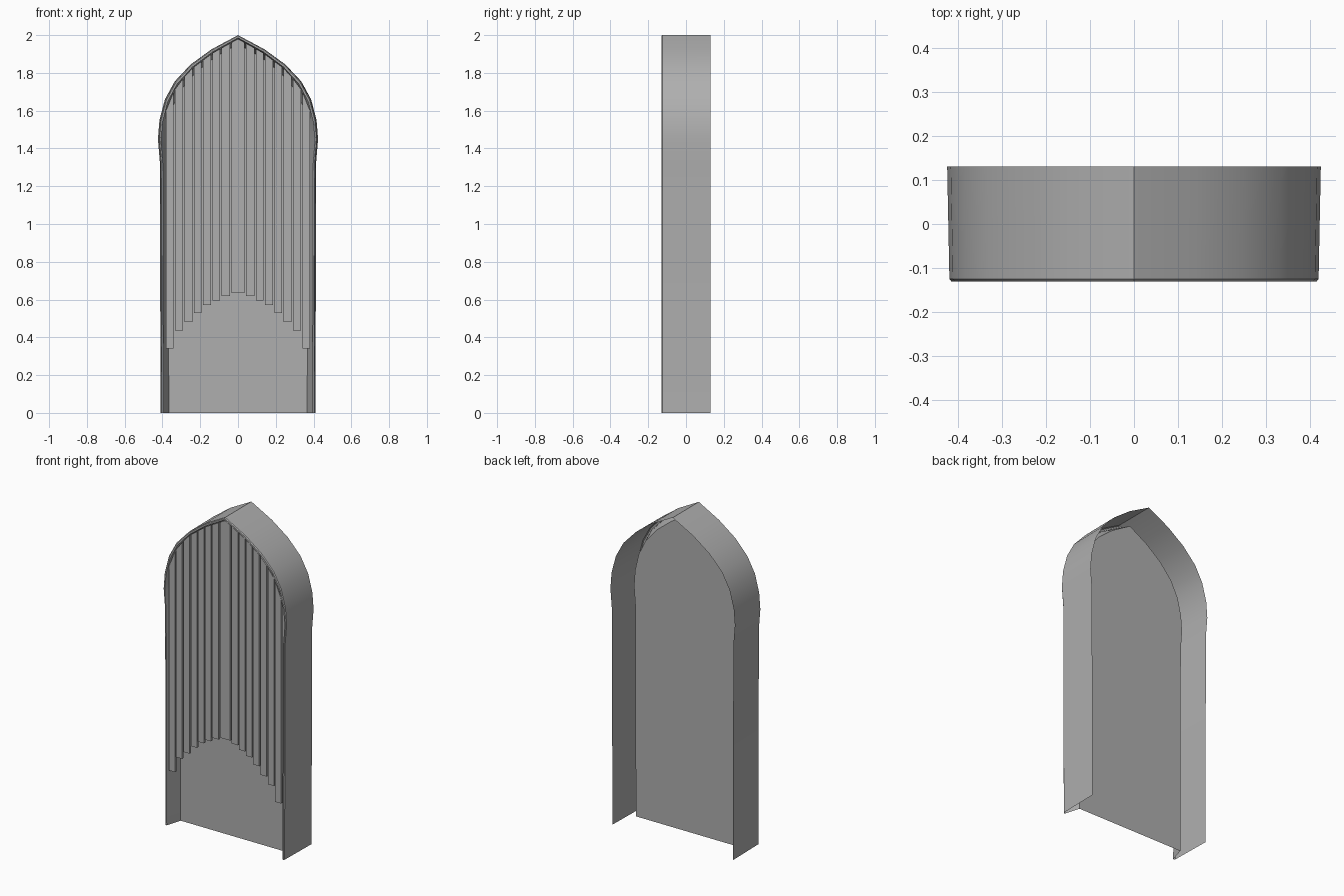
import bpy
import bmesh
import math

cube = bpy.data.objects.get("Cube")
if cube:
    bpy.data.objects.remove(cube, do_unlink=True)

grey = bpy.data.materials.new("plain grey")
grey.use_nodes = True
grey.diffuse_color = (0.43, 0.43, 0.43, 1)
grey.node_tree.nodes["Principled BSDF"].inputs["Base Color"].default_value = (0.43, 0.43, 0.43, 1)

# Right half of the pointed arch, from floor to apex
HALF = [(0.41, 0), (0.414, 1.33), (0.424, 1.45), (0.416, 1.55), (0.387, 1.66),
        (0.335, 1.755), (0.25, 1.845), (0.14, 1.925), (0, 2)]
PANEL_Y = -0.035
SLAT_BACK, SLAT_FRONT = -0.112, -0.126


def arch(inset, drop):
    """Arch outline narrowed by inset and lowered by drop at the apex."""
    half = [(x * (1 - inset / 0.42), z * (1 - drop / 2)) for x, z in HALF]
    return half + [(-x, z) for x, z in reversed(half[:-1])]


def height_at(x, outline):
    """Height of the arch above a given distance from the centre."""
    pts = [p for p in outline if p[0] >= 0]
    x = abs(x)
    for (xa, za), (xb, zb) in reversed(list(zip(pts, pts[1:]))):
        if xb <= x <= xa:
            return zb + (za - zb) * (x - xb) / (xa - xb)
    return 1.4


def finish(name, bm, smooth=False):
    mesh = bpy.data.meshes.new(name)
    bm.to_mesh(mesh)
    bm.free()
    obj = bpy.data.objects.new(name, mesh)
    bpy.context.collection.objects.link(obj)
    mesh.materials.append(grey)
    if smooth:
        bpy.ops.object.select_all(action='DESELECT')
        obj.select_set(True)
        bpy.context.view_layer.objects.active = obj
        bpy.ops.object.shade_smooth_by_angle(angle=math.radians(28))
    return obj


# Arch shell: outer wall, rounded front lip and splayed reveal
bm = bmesh.new()
rings = [(0.13, 0, 0), (-0.125, 0.005, 0), (-0.13, 0.009, 0.005),
         (-0.13, 0.016, 0.014), (PANEL_Y, 0.045, 0.046)]
loops = [[bm.verts.new((x, y, z)) for x, z in arch(i, d)] for y, i, d in rings]
for a, b in zip(loops, loops[1:]):
    for k in range(len(a) - 1):
        bm.faces.new((a[k], a[k + 1], b[k + 1], b[k]))
finish("arch_shell", bm, True)

# Recessed back panel
bm = bmesh.new()
bm.faces.new([bm.verts.new((x, PANEL_Y, z)) for x, z in reversed(arch(0.045, 0.046))])
finish("back_panel", bm)

# Thin upright slats hung just behind the lip, with stepped lower ends
edges = [0.0, 0.039, 0.092, 0.14, 0.188, 0.237, 0.288, 0.338, 0.386]
bottoms = [0.635, 0.62, 0.595, 0.57, 0.53, 0.48, 0.435, 0.34]
GAP = 0.004
slats = [(-edges[1], edges[1], bottoms[0])]
for lo, hi, z in zip(edges[1:], edges[2:], bottoms[1:]):
    slats += [(lo, hi, z), (-hi, -lo, z)]

opening = arch(0.018, 0.018)
bm = bmesh.new()
for x0, x1, z0 in slats:
    x0, x1 = x0 + GAP, x1 - GAP
    mids = [0.0] if x0 < 0 < x1 else []
    tops = [(x, height_at(x, opening) - 0.002) for x in [x1] + mids + [x0]]
    outline = [(x0, z0), (x1, z0)] + tops
    face = bm.faces.new([bm.verts.new((x, SLAT_BACK, z)) for x, z in outline])
    move = bmesh.ops.extrude_face_region(bm, geom=[face], use_keep_orig=True)
    bmesh.ops.translate(bm, vec=(0, SLAT_FRONT - SLAT_BACK, 0),
                        verts=[v for v in move["geom"] if isinstance(v, bmesh.types.BMVert)])
bmesh.ops.recalc_face_normals(bm, faces=bm.faces)
finish("slats", bm)
